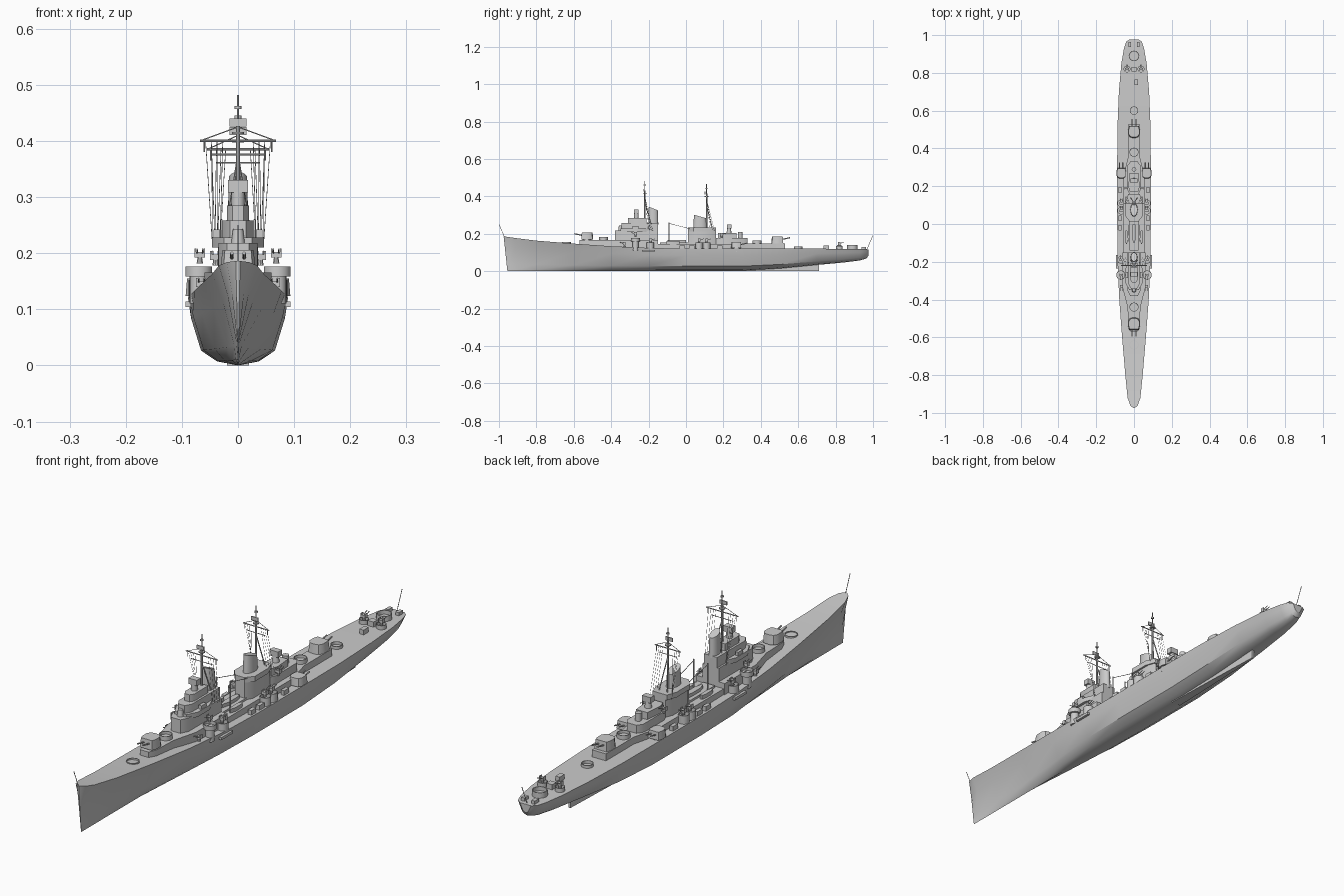
import bpy
import bmesh
from math import pi, radians, sin, cos
from mathutils import Matrix, Vector

default_cube = bpy.data.objects.get("Cube")
if default_cube:
    bpy.data.objects.remove(default_cube)
parts = []


def finish(name, bm):
    bmesh.ops.recalc_face_normals(bm, faces=bm.faces[:])
    mesh = bpy.data.meshes.new(name)
    bm.to_mesh(mesh)
    bm.free()
    obj = bpy.data.objects.new(name, mesh)
    bpy.context.collection.objects.link(obj)
    parts.append(obj)
    return obj


def loft(name, rings):
    bm = bmesh.new()
    loops = [[bm.verts.new(p) for p in ring] for ring in rings]
    for lower, upper in zip(loops, loops[1:]):
        for i in range(len(lower)):
            bm.faces.new((lower[i - 1], lower[i], upper[i], upper[i - 1]))
    bm.faces.new(loops[0])
    bm.faces.new(loops[-1])
    return finish(name, bm)


def prism(name, half, base, top, taper=1, x=0, y=0, facing=1):
    """Mirrored half outline raised from base to top."""
    plan = half + [(-px, py) for px, py in reversed(half) if px > 0]
    return loft(name, [[(x + px * k, y + py * k * facing, z) for px, py in plan]
                       for z, k in ((base, 1), (top, taper))])


def box(name, x, y, z, width, length, height):
    bm = bmesh.new()
    matrix = Matrix.Translation((x, y, z + height / 2)) @ Matrix.Diagonal((width, length, height, 1))
    bmesh.ops.create_cube(bm, size=1, matrix=matrix)
    return finish(name, bm)


def drum(name, x, y, z, radius, height, top=None, stretch=1, rake=0, sides=20):
    bm = bmesh.new()
    bmesh.ops.create_cone(bm, cap_ends=True, segments=sides, radius1=radius,
                          radius2=radius if top is None else top, depth=height)
    for v in bm.verts:
        if v.co.z > 0:
            v.co.z -= v.co.y * rake
        v.co = Vector((v.co.x + x, v.co.y * stretch + y, v.co.z + z + height / 2))
    return finish(name, bm)


def tub(name, x, y, z, radius, height, sides=20):
    """Open gun tub with a thin rim."""
    rings = []
    for k, up in ((1, 0), (1, height), (.88, height), (.88, height * .3)):
        rings.append([(x + radius * k * cos(2 * pi * i / sides),
                       y + radius * k * sin(2 * pi * i / sides), z + up) for i in range(sides)])
    return loft(name, rings)


def rod(name, start, end, radius, sides=6):
    start, end = Vector(start), Vector(end)
    axis = end - start
    bm = bmesh.new()
    matrix = Matrix.Translation((start + end) / 2) @ axis.to_track_quat("Z", "Y").to_matrix().to_4x4()
    bmesh.ops.create_cone(bm, cap_ends=True, segments=sides, radius1=radius,
                          radius2=radius, depth=axis.length, matrix=matrix)
    return finish(name, bm)


def turret(name, x, y, z, facing, size=1):
    """Twin gun house with a rounded back."""
    plan = [(px * size, py * size) for px, py in
            ((.026, .03), (.031, .01), (.031, -.015), (.022, -.03), (.01, -.034))]
    drum(name + "_barbette", x, y, z - .02, .024 * size, .022)
    prism(name + "_house", plan, z, z + .036 * size, .9, x, y, facing)
    for side in (-1, 1):
        gun = x + side * .011 * size
        rod(name + "_barrel", (gun, y + facing * .02 * size, z + .02 * size),
            (gun, y + facing * .066 * size, z + .03 * size), .003 * size, 8)


def anti_air_mount(name, x, y, z, facing):
    drum(name + "_pedestal", x, y, z, .006, .012, .004, sides=10)
    box(name + "_cradle", x, y, z + .01, .016, .012, .01)
    for side in (-1, 1):
        gun = x + side * .005
        box(name + "_shield", x + side * .008, y, z + .01, .003, .014, .016)
        rod(name + "_barrel", (gun, y, z + .017), (gun, y + facing * .025, z + .025), .0015)


# Hull stations: y, deck half width, deck height, keel height, fullness
stations = [(-.975, .004, .186, 0, .3), (-.96, .02, .184, 0, .08), (-.92, .034, .178, 0, .1),
            (-.8, .046, .163, 0, .2), (-.6, .063, .147, 0, .42), (-.4, .078, .133, 0, .72),
            (-.2, .087, .124, 0, .95), (0, .089, .12, 0, 1), (.3, .089, .12, 0, 1),
            (.5, .088, .12, .012, .96), (.7, .08, .12, .033, .9), (.85, .067, .119, .047, .85),
            (.93, .053, .118, .057, .8), (.965, .041, .117, .068, .75), (.977, .024, .116, .085, .7)]
hull_rings = []
for y, width, deck, keel, full in stations:
    rake = .02 if y < -.9 else 0
    side = [(0, 0), (.42 * full, .06), (.74 * full, .22), (.5 + .44 * full, .7), (1, 1)]
    half = [(width * px, y + rake * (1 - t), keel + (deck - keel) * t) for px, t in side]
    hull_rings.append([(-p[0], p[1], p[2]) for p in reversed(half[1:])] + half)
loft("hull", hull_rings)

# Skeg under the stern
loft("skeg", [[(-w, y, 0), (w, y, 0), (w, y, top), (-w, y, top)]
              for y, w, top in ((.25, .02, .01), (.5, .012, .03), (.71, .004, .045))])

# Main gun houses
prism("forward_deckhouse", [(.018, -.57), (.03, -.54), (.034, -.44), (.06, -.34), (.06, -.15)], .12, .166)
turret("forward_turret", 0, -.53, .17, -1)
prism("aft_deckhouse", [(.045, .3), (.03, .36), (.03, .53)], .11, .147)
turret("aft_turret", 0, .49, .149, 1)
tub("forward_deck_tub", 0, -.64, .14, .024, .015)
tub("forward_house_tub", 0, -.44, .166, .024, .016)
tub("aft_house_tub", 0, .38, .147, .024, .016)
tub("aft_deck_tub", 0, .6, .115, .022, .016)

# Midships house
prism("midships_house", [(.056, -.2), (.056, .24), (.04, .32)], .11, .145)
box("boat_deck", 0, -.06, .145, .05, .16, .008)
prism("centre_boat", [(.003, -.05), (.011, -.02), (.011, .03), (.006, .05)], .153, .166, y=-.05)

# Bridge tower
prism("tower_base", [(.02, -.38), (.035, -.35), (.035, -.15)], .16, .218)
prism("bridge_deck", [(.025, -.35), (.046, -.31), (.046, -.24), (.03, -.2)], .21, .228)
prism("wheelhouse", [(.014, -.345), (.028, -.32), (.028, -.15)], .218, .258)
prism("upper_bridge", [(.01, -.31), (.02, -.295), (.02, -.21)], .258, .285)
drum("forward_director_stand", 0, -.265, .285, .012, .025)
box("forward_director", 0, -.265, .308, .036, .024, .022)
drum("bridge_gun_director", 0, -.35, .218, .012, .025, .009)
drum("forward_funnel", 0, -.175, .25, .018, .085, .016, stretch=1.5, rake=.6, sides=28)

# Aft funnel group
prism("aft_funnel_base", [(.02, .01), (.036, .04), (.036, .13), (.025, .16)], .14, .212)
prism("aft_funnel_platform", [(.02, .01), (.044, .04), (.044, .12), (.03, .16)], .212, .232)
drum("aft_funnel", 0, .075, .23, .02, .062, .018, stretch=1.8, rake=.5, sides=28)

# Aft control station
prism("aft_control_house", [(.025, .16), (.034, .18), (.034, .31), (.02, .33)], .14, .178)
prism("aft_control_deck", [(.022, .17), (.03, .2), (.024, .27)], .178, .205)
drum("aft_director_stand", 0, .23, .205, .013, .025, .01)
box("aft_director", 0, .23, .228, .036, .024, .022)
drum("aft_lookout", 0, .29, .178, .012, .03)

# Paired parts along both sides
for side in (-1, 1):
    turret("side_turret", side * .067, .27, .124, 1, .85)
    drum("forward_tub_stand", side * .07, -.27, .11, .016, .05)
    tub("forward_side_tub", side * .07, -.27, .158, .024, .018)
    anti_air_mount("forward_gun", side * .068, -.27, .182, -1)
    anti_air_mount("bridge_gun", side * .065, -.33, .13, -1)
    for y in (-.19, .07, .11):
        tub("midships_tub", side * .068, y, .12, .02, .032)
        anti_air_mount("midships_gun", side * .066, y, .148, 1)
    anti_air_mount("aft_house_gun", side * .04, .19, .178, 1)
    box("side_gallery", side * .089, -.2, .104, .01, .07, .01)
    prism("ship_boat", [(.002, -.035), (.008, -.015), (.008, .02), (.004, .035)],
          .145, .16, x=side * .04, y=-.07)
    for y in (-.02, .03, .18):
        box("deck_locker", side * .074, y, .118, .014, .03, .02)
    box("bridge_wing_box", side * .038, -.27, .228, .012, .03, .014)
    # Boat crane and its stay
    rod("crane_post", (side * .03, -.09, .14), (side * .03, -.09, .26), .0025)
    rod("crane_stay", (side * .03, -.09, .255), (side * .025, .04, .222), .0012)
    # Stern gun tubs and rails
    tub("stern_side_tub", side * .037, .82, .117, .018, .018)
    anti_air_mount("stern_gun", side * .037, .82, .13, 1)
    box("stern_chock", side * .022, .95, .115, .014, .025, .015)

# Stern deck fittings
tub("stern_tub", 0, .89, .117, .028, .022, 12)
box("stern_hatch", .012, .75, .118, .018, .03, .02)
box("stern_gun_house", 0, .82, .117, .025, .025, .022)
rod("stern_staff", (0, .967, .116), (0, .999, .19), .0012)
rod("bow_staff", (0, -.97, .18), (0, -.999, .25), .0012)


# Masts with yards, radar and signal lines
def mast(name, y, base, yard, top, span, foot):
    rod(name + "_pole", (0, y, base), (0, y, yard + .03), .004, 8)
    rod(name + "_topmast", (0, y, yard), (0, y, top), .0018)
    rod(name + "_yard", (-span, y, yard), (span, y, yard), .0022)
    rod(name + "_lower_yard", (-span * .7, y, yard - .024), (span * .7, y, yard - .024), .0015)
    drum(name + "_radar_platform", 0, y, yard + .012, .011, .004)
    box(name + "_radar_screen", 0, y - .008, yard + .026, .03, .004, .014)
    drum(name + "_top_radar", 0, y, top - .025, .006, .005)
    for side in (-1, 1):
        rod(name + "_leg", (side * .018, y + .03, base), (0, y, yard - .03), .0022)
        rod(name + "_brace", (0, y, yard + .025), (side * span, y, yard), .001)
        rod(name + "_yard_drop", (side * span * .88, y, yard), (side * span * .88, y, yard - .02), .0015)
        for k in (.4, .55, .7, .85):
            rod(name + "_halyard", (side * span * k, y, yard),
                (side * (.02 + .03 * k), y + .05 * k, foot), .0006, 4)


mast("foremast", -.22, .258, .4, .482, .068, .215)
mast("mainmast", .11, .225, .385, .465, .055, .215)

bpy.ops.object.select_all(action="DESELECT")
for obj in parts:
    obj.select_set(True)
bpy.context.view_layer.objects.active = parts[0]
bpy.ops.object.shade_smooth_by_angle(angle=radians(35))
